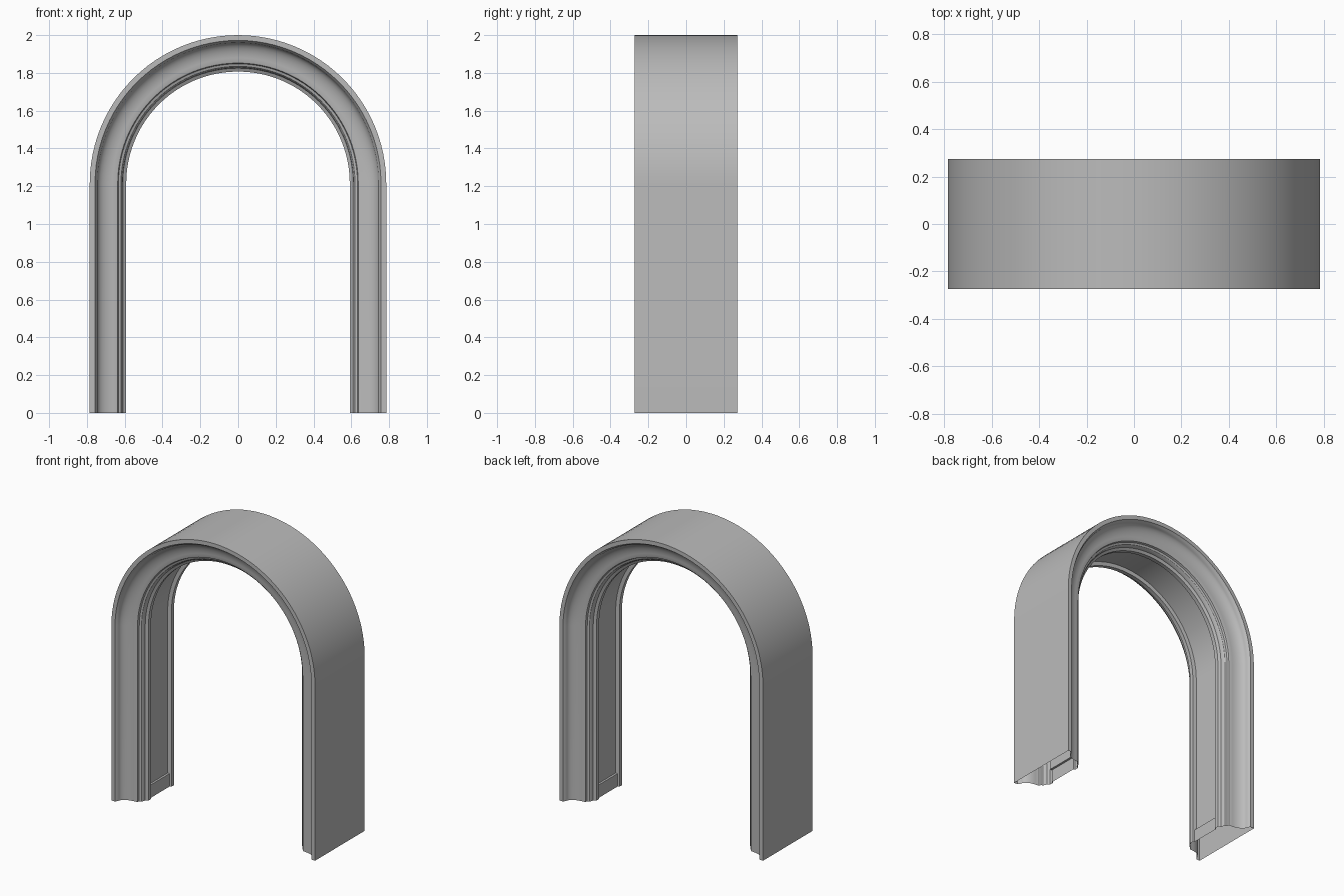
import bpy, bmesh, math
from mathutils import Vector

cube = bpy.data.objects.get("Cube")
if cube:
    bpy.data.objects.remove(cube, do_unlink=True)

# Stone material
stone = bpy.data.materials.new("grey stone")
stone.use_nodes = True
colour = (0.5, 0.5, 0.5, 1)
stone.diffuse_color = colour
stone.node_tree.nodes["Principled BSDF"].inputs["Base Color"].default_value = colour

SPRING = 1.215      # height where the legs turn into the arch
PLINTH = 0.09       # height of the filled foot of the inner recess
STEPS = 48

# Half of the casing section as (radius, depth), from outer rim to inner recess
RIM = [(0.785, 0.273), (0.757, 0.273), (0.75, 0.262)]
COVE = [(0.645 + 0.1 * (1 - math.sin(a)), 0.2 + 0.055 * (1 - math.cos(a)))
        for a in [math.pi / 2 * (1 - i / 8) for i in range(9)]]
FILLETS = [(0.637, 0.197), (0.633, 0.183), (0.62, 0.178), (0.613, 0.168),
           (0.61, 0.15), (0.592, 0.14), (0.592, 0.112)]


def section(panel):
    """Full closed section, mirrored front to back, with a given recess radius."""
    half = RIM + COVE[::-1] + FILLETS + [(panel, 0.108)]
    return [(r, -d) for r, d in half] + [(r, d) for r, d in reversed(half)]


# Cove runs from the steep outer end to the flat inner end
COVE = [(0.645 + 0.1 * math.cos(a), 0.255 - 0.055 * math.sin(a))
        for a in [math.pi / 2 * i / 8 for i in range(9)]][::-1]

# Stations along the path: (centre height, angle, recess radius)
leg = [(0, 0.603), (PLINTH, 0.603), (PLINTH, 0.618)]
path = [(z, 0, p) for z, p in leg]
path += [(SPRING, math.pi * i / STEPS, 0.618) for i in range(STEPS + 1)]
path += [(z, math.pi, p) for z, p in reversed(leg)]

# Sweep the hollow casing, leaving the feet open
bm = bmesh.new()
rings = []
for z, angle, panel in path:
    out = Vector((math.cos(angle), 0, math.sin(angle)))
    rings.append([bm.verts.new(out * r + Vector((0, d, z))) for r, d in section(panel)])
for a, b in zip(rings, rings[1:]):
    for i in range(len(a)):
        j = (i + 1) % len(a)
        bm.faces.new((a[i], a[j], b[j], b[i]))
bmesh.ops.remove_doubles(bm, verts=bm.verts, dist=0.0001)
bmesh.ops.recalc_face_normals(bm, faces=bm.faces)

mesh = bpy.data.meshes.new("arch_casing")
bm.to_mesh(mesh)
bm.free()
mesh.materials.append(stone)
arch = bpy.data.objects.new("arch_casing", mesh)
bpy.context.collection.objects.link(arch)
bpy.context.view_layer.objects.active = arch
arch.select_set(True)
bpy.ops.object.shade_smooth_by_angle(angle=math.radians(30))
